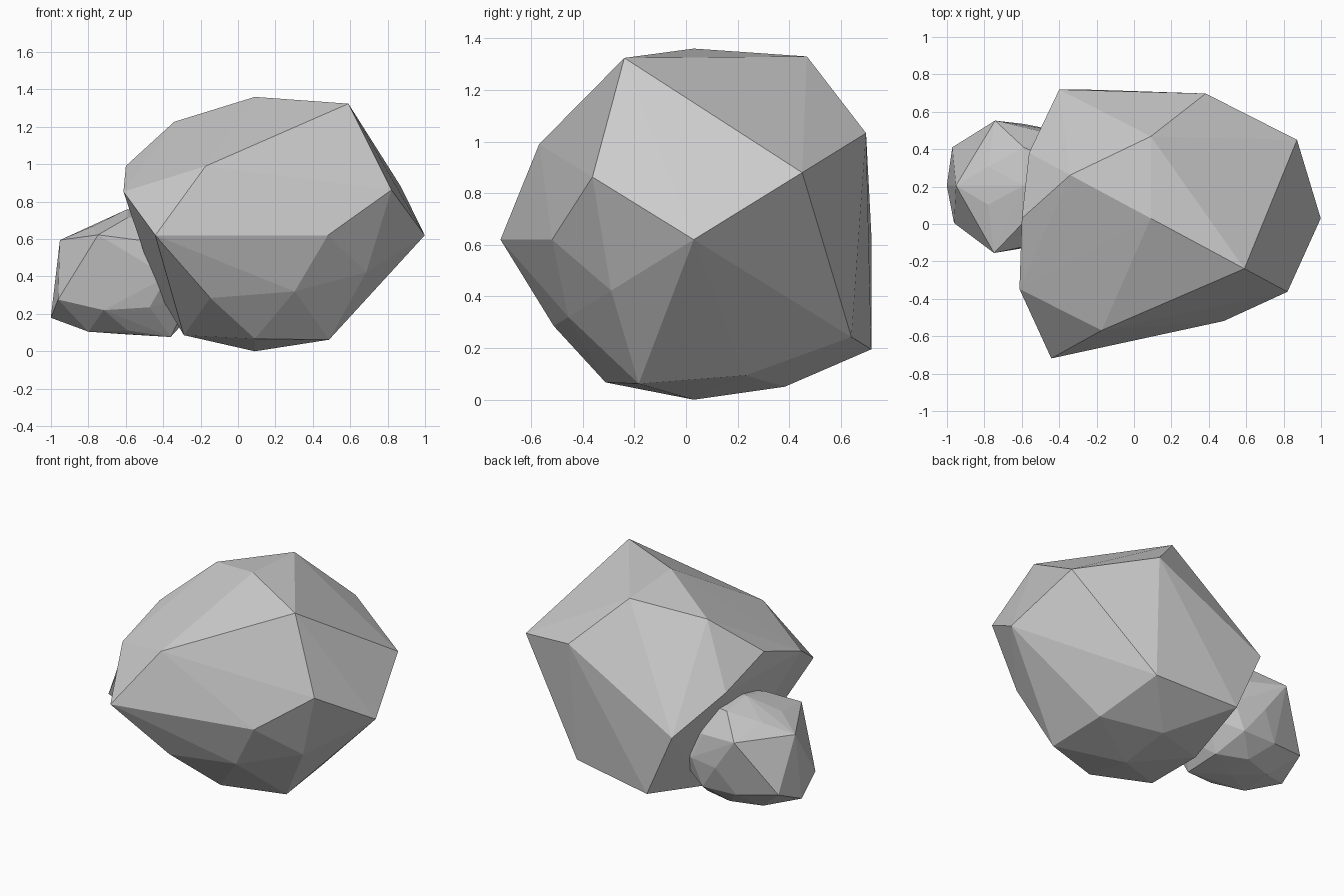
import bpy, bmesh
from mathutils import Vector

if "Cube" in bpy.data.objects:
    bpy.data.objects.remove(bpy.data.objects["Cube"])

PM = (1, -1)
STRETCH = 1.15


def directions():
    """42 unit directions of a once-subdivided icosahedron with edges on the axes."""
    a, b = 0.5257, 0.8507
    d = [Vector(v) for v in ((1, 0, 0), (-1, 0, 0), (0, 1, 0), (0, -1, 0), (0, 0, 1), (0, 0, -1))]
    d += [Vector((a * i, b * j, 0)) for i in PM for j in PM]
    d += [Vector((0, a * i, b * j)) for i in PM for j in PM]
    d += [Vector((b * i, 0, a * j)) for i in PM for j in PM]
    for x, y, z in ((.309, .809, .5), (.809, .5, .309), (.5, .309, .809)):
        d += [Vector((x * i, y * j, z * k)) for i in PM for j in PM for k in PM]
    return d


def rock(name, centre, radii):
    bm = bmesh.new()
    # push each direction in or out, stretch along x, and wrap with a hull
    for d, r in zip(directions(), radii):
        bm.verts.new(Vector(centre) + Vector((d.x * STRETCH, d.y, d.z)) * r)
    bmesh.ops.convex_hull(bm, input=bm.verts[:])
    bmesh.ops.delete(bm, geom=[v for v in bm.verts if not v.link_faces], context='VERTS')
    bmesh.ops.recalc_face_normals(bm, faces=bm.faces)
    me = bpy.data.meshes.new(name)
    bm.to_mesh(me)
    bm.free()
    ob = bpy.data.objects.new(name, me)
    bpy.context.collection.objects.link(ob)
    return ob


# large boulder (radii of 0.4 lie inside the hull)
rock("large_boulder", (0.09, 0.03, 0.62), [
    .79, .4, .4, .4, .74, .62,
    .4, .645, .81, .88,
    .834, .67, .4, .65,
    .4, .4, .705, .54,
    .825, .755, .4, .60, .4, .85, .74, .67,
    .84, .4, .785, .64, .70, .4, .755, .4,
    .4, .65, .87, .69, .75, .66, .4, .66])

# small stone leaning on its left side
rock("small_stone", (-0.59, 0.205, 0.40), [
    .37, .30, .33, .30, .36, .31,
    .34, .35, .33, .33,
    .39, .33, .37, .34,
    .36, .36, .37, .42,
    .35, .35, .37, .33, .43, .34, .445, .36,
    .36, .36, .36, .36, .30, .41, .30, .40,
    .37, .36, .38, .40, .33, .35, .33, .365])
